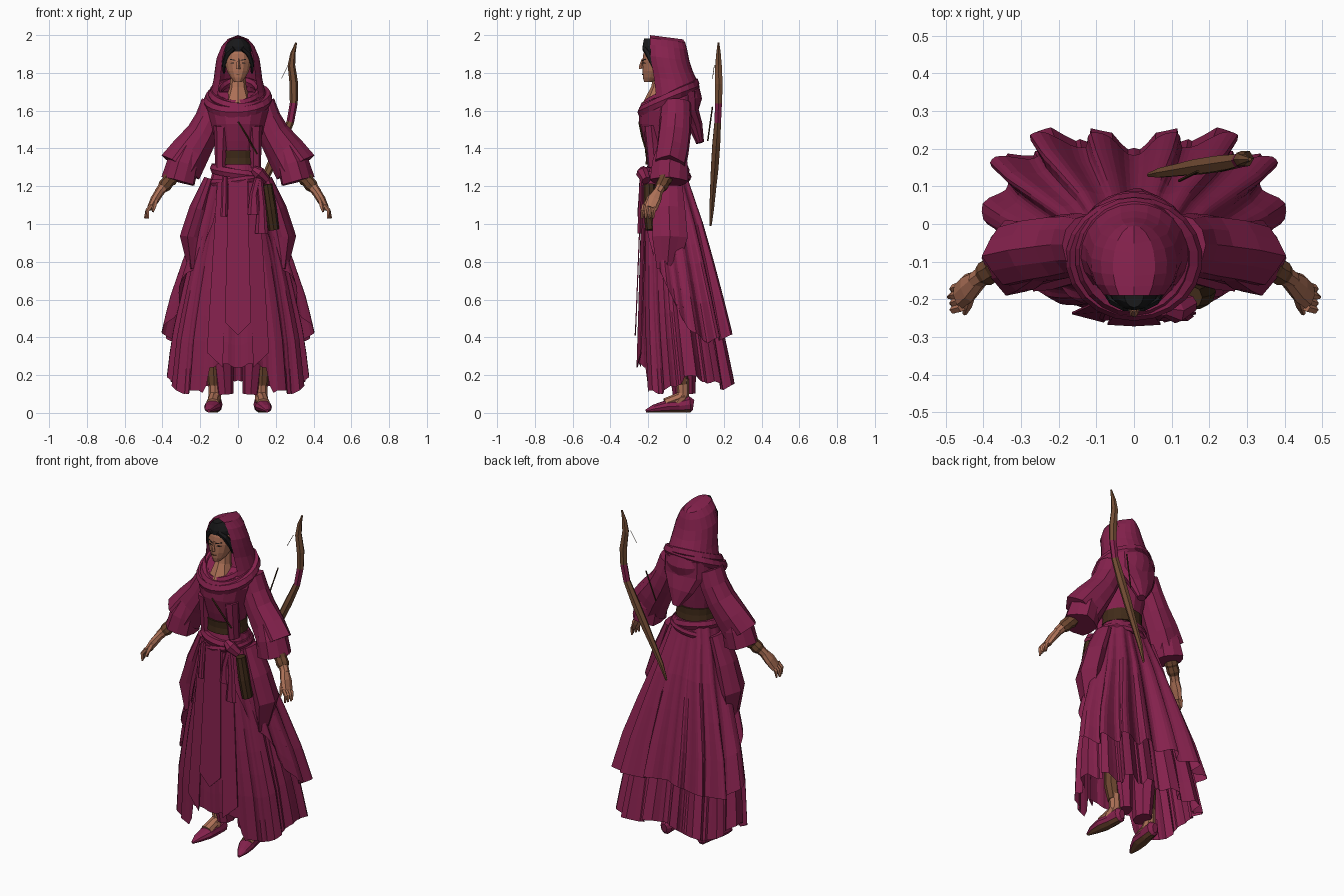
import bpy, bmesh, math
from mathutils import Vector


def material(name, rgb):
    m = bpy.data.materials.new(name)
    m.diffuse_color = (*rgb, 1)
    return m


CLOTH = material("wine_cloth", (0.235, 0.0155, 0.074))
SKIN = material("skin", (0.42, 0.165, 0.095))
BROWN = material("brown_leather", (0.15, 0.06, 0.028))
WOOD = material("bow_wood", (0.175, 0.075, 0.035))
DARK = material("dark_leather", (0.052, 0.024, 0.010))
HAIR = material("black_hair", (0.010, 0.010, 0.011))


def loft(name, rings, mat, closed=True, caps=True, second=None, rule=None):
    """Skin a list of equal-length point rings; rule(face) picks the second colour."""
    bm = bmesh.new()
    rows = [[bm.verts.new(p) for p in r] for r in rings]
    n = len(rows[0])
    for a, b in zip(rows, rows[1:]):
        for i in range(n if closed else n - 1):
            j = (i + 1) % n
            bm.faces.new((a[i], a[j], b[j], b[i]))
    if caps and closed:
        bm.faces.new(rows[0])
        bm.faces.new(rows[-1])
    bmesh.ops.remove_doubles(bm, verts=bm.verts, dist=1e-5)
    bmesh.ops.recalc_face_normals(bm, faces=bm.faces)
    if rule:
        bm.normal_update()
        for f in bm.faces:
            f.material_index = 1 if rule(f) else 0
    me = bpy.data.meshes.new(name)
    bm.to_mesh(me)
    bm.free()
    me.materials.append(mat)
    if second:
        me.materials.append(second)
    ob = bpy.data.objects.new(name, me)
    bpy.context.collection.objects.link(ob)
    return ob


def tube(name, pts, mat, n=8, side=1, ref=(0, 1, 0), caps=True, wave=0, **kw):
    """Sweep an ellipse along points (x, y, z, across, along ref)."""
    P = [Vector(p[:3]) for p in pts]
    rings = []
    for i, p in enumerate(P):
        d = (P[min(i + 1, len(P) - 1)] - P[max(i - 1, 0)]).normalized()
        v = d.cross(Vector(ref)).normalized()
        u = v.cross(d)
        ring = []
        for k in range(n):
            a = math.tau * k / n
            w = 1 + wave * (-1) ** k * i / len(P)
            q = p + (v * math.cos(a) * pts[i][3] + u * math.sin(a) * pts[i][-1]) * w
            ring.append((q.x * side, q.y, q.z))
        rings.append(ring)
    return loft(name, rings, mat, caps=caps, **kw)


def stack(name, levels, mat, n=14, **kw):
    """Horizontal ellipses given as (z, half width, front y, back y)."""
    rings = [[(rx * math.sin(math.tau * k / n),
               (yf + yb) / 2 - (yb - yf) / 2 * math.cos(math.tau * k / n), z)
              for k in range(n)] for z, rx, yf, yb in levels]
    return loft(name, rings, mat, **kw)


def interp(table, x):
    """Piecewise linear lookup in rows sorted by their first value."""
    x = min(max(x, table[0][0]), table[-1][0])
    for a, b in zip(table, table[1:]):
        if x <= b[0]:
            f = (x - a[0]) / (b[0] - a[0])
            return [p + (q - p) * f for p, q in zip(a[1:], b[1:])]


def skirt(name, levels, hem, amp, fine, start=0, n=126, rows=9):
    """Cloth with fourteen deep lobes, with a hem height by angle from the front."""
    top = levels[-1][0]
    rings = []
    for r in range(rows + 1):
        f = r / rows
        ring = []
        for k in range(n + 1 if start else n):
            t = math.radians(start + (360 - 2 * start) * k / n)
            deg = math.degrees(t)
            fold = -math.cos(14 * t) + fine * math.cos(42 * t)
            z = top + (interp(hem, min(deg, 360 - deg))[0] + 0.012 * fold - top) * f
            rx, yf, yb = interp(levels, z)
            c = math.cos(t)
            if c < 0:
                c = -abs(c) ** 0.7 * (1 - 0.2 * abs(c) ** 12)
            s = 1 + amp * (0.15 + 0.85 * f) * (0.25 + 0.375 * (1 - math.cos(t))) * fold
            ring.append((rx * math.sin(t) * s, (yf + yb) / 2 - (yb - yf) / 2 * c * s, z))
        rings.append(ring)
    return loft(name, rings, CLOTH, closed=not start, caps=False)


def wrap(name, rx, yf, yb, z, dip, r, mat=CLOTH, roll=0.0, n=22):
    """Roll of cloth around the body, dipping at the front, leaning sideways by roll."""
    rings = []
    for k in range(n + 1):
        t = math.tau * k / n
        o = Vector((math.sin(t), -math.cos(t), 0))
        c = Vector((rx * o.x, (yf + yb) / 2 + (yb - yf) / 2 * o.y, z + dip * o.y + roll * o.x))
        rings.append([c + o * r * 0.7 * math.cos(a) + Vector((0, 0, r * math.sin(a)))
                      for a in (math.tau * j / 6 for j in range(6))])
    return loft(name, rings, mat, caps=False)


def arc_shell(name, levels, mat, span=135, n=16):
    """Shell open at the front: (z, half width, front edge y, back y)."""
    e = -math.cos(math.radians(span))
    rings = []
    for z, rx, yf, yb in levels:
        ry = (yb - yf) / (1 + e)
        ring = []
        for k in range(n + 1):
            a = math.radians(-span + 2 * span * k / n)
            y = yb - ry + ry * math.cos(a)
            ring.append((rx * math.sin(a), y, z - 0.13 * (y + 0.19)))
        rings.append(ring)
    return loft(name, rings, mat, closed=False, caps=False)


def plate(name, outline, mat, thick=0.006):
    """Thin sheet from an outline of points, thickened toward the back."""
    return loft(name, [outline, [(x, y + thick, z) for x, y, z in outline]], mat)


# Skirts
skirt("under_skirt", [(0.1, 0.365, -0.24, 0.285), (0.4, 0.335, -0.25, 0.225), (0.6, 0.295, -0.25, 0.18),
                      (0.8, 0.25, -0.245, 0.14), (1.0, 0.195, -0.24, 0.085), (1.2, 0.145, -0.23, 0.03),
                      (1.31, 0.12, -0.205, 0.0)],
      [(0, 0.25), (26, 0.25), (30, 0.11), (60, 0.11), (90, 0.19), (130, 0.13), (180, 0.18)], 0.12, 0.3)
skirt("over_skirt", [(0.36, 0.385, -0.21, 0.27), (0.6, 0.34, -0.225, 0.215), (0.8, 0.28, -0.235, 0.165),
                     (1.0, 0.215, -0.24, 0.11), (1.2, 0.155, -0.235, 0.04), (1.3, 0.125, -0.21, 0.005)],
      [(0, 1.0), (36, 1.0), (48, 0.82), (62, 0.72), (78, 0.55), (90, 0.42), (106, 0.38), (180, 0.43)],
      0.155, 0.1, start=36)
plate("front_panel", [(-0.05, -0.238, 1.24), (0.05, -0.238, 1.24), (0.07, -0.268, 0.48),
                      (0, -0.272, 0.41), (-0.07, -0.268, 0.48)], CLOTH)
for s, nm in ((1, "right"), (-1, "left")):
    plate(nm + "_front_flap", [(0.055 * s, -0.232, 1.22), (0.11 * s, -0.215, 1.22),
                               (0.165 * s, -0.24, 0.32), (0.08 * s, -0.262, 0.24)], CLOTH)
    tube(nm + "_side_drape", [(0.15, -0.09, 1.24, 0.03, 0.07), (0.205, -0.09, 1.08, 0.05, 0.085),
                              (0.25, -0.085, 0.93, 0.053, 0.09), (0.24, -0.10, 0.76, 0.02, 0.05)],
         CLOTH, n=10, side=s, wave=0.2)

# Torso, belt and sash
stack("torso", [(1.28, 0.118, -0.205, 0.0), (1.36, 0.108, -0.20, -0.01), (1.44, 0.124, -0.225, 0.005),
                (1.53, 0.145, -0.248, 0.02), (1.6, 0.165, -0.248, 0.03), (1.66, 0.168, -0.20, 0.03),
                (1.70, 0.11, -0.15, 0.01)], CLOTH)
stack("belt", [(1.315, 0.12, -0.214, 0.006), (1.35, 0.114, -0.212, 0.002), (1.39, 0.116, -0.218, 0.004)], DARK, n=18)
for s, nm in ((1, "right"), (-1, "left")):
    # Bodice cloth falling over the belt beside the middle
    tube(nm + "_bodice_fold", [(0.085, -0.185, 1.52, 0.045, 0.04), (0.088, -0.175, 1.42, 0.036, 0.04),
                               (0.09, -0.165, 1.30, 0.032, 0.038)], CLOTH, n=7, side=s)
wrap("sash", 0.13, -0.22, 0.0, 1.275, 0.01, 0.028, roll=-0.02)
wrap("lower_sash", 0.142, -0.23, 0.015, 1.24, 0.01, 0.02, roll=0.02)
tube("sash_knot", [(0.08, -0.225, 1.29, 0.02), (0.11, -0.23, 1.27, 0.035), (0.15, -0.21, 1.23, 0.025)], CLOTH, n=7)
for i, (x, z) in enumerate(((0.085, 1.05), (0.125, 0.95))):
    tube("sash_tail_%d" % i, [(0.11, -0.235, 1.26, 0.018, 0.012), (x, -0.24, (z + 1.26) / 2, 0.022, 0.012),
                              (x, -0.245, z, 0.035, 0.015)], CLOTH, n=6)
tube("left_sash_tail", [(-0.07, -0.232, 1.25, 0.015, 0.01), (-0.075, -0.25, 1.04, 0.018, 0.008)], CLOTH, n=6)
tube("chest_strap", [(0.0, -0.248, 1.54, 0.005), (0.05, -0.232, 1.46, 0.005), (0.10, -0.205, 1.37, 0.005)], DARK, n=5)
tube("hip_pouch", [(0.155, -0.195, 1.21, 0.027, 0.03), (0.175, -0.19, 1.08, 0.03, 0.036),
                   (0.19, -0.18, 0.97, 0.028, 0.034)], DARK, n=8)

# Head
stack("head", [(1.752, 0.02, -0.222, -0.17), (1.775, 0.040, -0.228, -0.13), (1.81, 0.060, -0.23, -0.10),
               (1.86, 0.073, -0.23, -0.08), (1.90, 0.073, -0.226, -0.07), (1.94, 0.062, -0.214, -0.08)], SKIN)
tube("neck", [(0, -0.13, 1.80, 0.038), (0, -0.14, 1.72, 0.045), (0, -0.155, 1.63, 0.075)], SKIN)
tube("nose", [(0, -0.228, 1.875, 0.006), (0, -0.238, 1.84, 0.010), (0, -0.236, 1.822, 0.013)], SKIN, n=5)
plate("mouth", [(-0.016, -0.232, 1.795), (0.016, -0.232, 1.795), (0, -0.233, 1.788)], BROWN)
# Hair swept to both sides of a high hairline
stack("hair", [(1.914, 0.075, -0.228, -0.07), (1.94, 0.071, -0.23, -0.07), (1.962, 0.054, -0.226, -0.09),
               (1.983, 0.026, -0.222, -0.15)], HAIR)
for s, nm in ((1, "right"), (-1, "left")):
    tube(nm + "_temple_hair", [(0.02, -0.222, 1.932, 0.014, 0.012), (0.052, -0.20, 1.905, 0.018, 0.018),
                               (0.074, -0.165, 1.85, 0.012, 0.025), (0.074, -0.15, 1.80, 0.006, 0.015)],
         HAIR, n=6, side=s)
    plate(nm + "_brow", [(0.012 * s, -0.233, 1.868), (0.042 * s, -0.217, 1.874), (0.041 * s, -0.217, 1.869),
                         (0.012 * s, -0.233, 1.864)], HAIR)
    plate(nm + "_eye", [(0.016 * s, -0.232, 1.852), (0.03 * s, -0.226, 1.856), (0.041 * s, -0.217, 1.851),
                        (0.03 * s, -0.226, 1.849)], HAIR)

# Hood and cowl
arc_shell("hood", [(1.60, 0.165, -0.17, 0.055), (1.70, 0.15, -0.16, 0.085), (1.78, 0.130, -0.17, 0.065),
                   (1.84, 0.122, -0.18, 0.035), (1.89, 0.114, -0.188, 0.018), (1.95, 0.088, -0.19, 0.006),
                   (1.985, 0.056, -0.19, -0.004), (2.0, 0.0, -0.19, -0.015)], CLOTH)
tube("hood_drape", [(0, 0.01, 1.70, 0.13, 0.06), (0, 0.02, 1.60, 0.13, 0.05), (0, 0.05, 1.52, 0.085, 0.04),
                    (0.01, 0.075, 1.43, 0.025, 0.022)], CLOTH, n=10)
for i, (rx, yf, yb, z, dip, r) in enumerate(((0.11, -0.21, 0.04, 1.695, 0.06, 0.025),
                                             (0.136, -0.225, 0.05, 1.68, 0.068, 0.03),
                                             (0.16, -0.235, 0.05, 1.66, 0.072, 0.032))):
    wrap("cowl_fold_%d" % i, rx, yf, yb, z, dip if i == 0 else dip * 0.95, r, roll=0.008 * (-1) ** i)

# Arms, hands, legs and shoes
for s, nm in ((1, "right"), (-1, "left")):
    tube(nm + "_sleeve", [(0.12, -0.055, 1.64, 0.075, 0.08), (0.15, -0.055, 1.555, 0.077, 0.085),
                          (0.19, -0.06, 1.475, 0.083, 0.088), (0.25, -0.07, 1.385, 0.1, 0.088),
                          (0.305, -0.085, 1.30, 0.112, 0.085)], CLOTH, n=12, side=s, wave=0.07)
    tube(nm + "_inner_sleeve", [(0.25, -0.08, 1.42, 0.06, 0.07), (0.288, -0.085, 1.32, 0.085, 0.095),
                                (0.313, -0.09, 1.225, 0.09, 0.10)], CLOTH, n=10, side=s, wave=0.09)
    tube(nm + "_forearm", [(0.30, -0.08, 1.31, 0.036), (0.36, -0.11, 1.24, 0.032), (0.42, -0.15, 1.165, 0.025)],
         SKIN, side=s)
    tube(nm + "_wrist_wrap", [(0.345, -0.10, 1.255, 0.035), (0.362, -0.112, 1.235, 0.04),
                              (0.37, -0.118, 1.225, 0.034), (0.388, -0.128, 1.203, 0.036),
                              (0.40, -0.136, 1.19, 0.029)], BROWN, side=s)
    tube(nm + "_hand", [(0.41, -0.145, 1.178, 0.024, 0.024), (0.44, -0.17, 1.13, 0.024, 0.04),
                        (0.464, -0.19, 1.085, 0.018, 0.038)], SKIN, side=s)
    for i in range(4):
        y = -0.165 - 0.019 * i
        tube("%s_finger_%d" % (nm, i), [(0.458, y, 1.10, 0.012), (0.48, y - 0.006, 1.07, 0.011),
                                        (0.492 - 0.008 * abs(i - 1), y - 0.010, 1.03, 0.006)], SKIN, n=5, side=s)
    tube(nm + "_thumb", [(0.432, -0.185, 1.14, 0.013), (0.442, -0.215, 1.10, 0.013),
                         (0.45, -0.238, 1.065, 0.006)], SKIN, n=5, side=s)
    tube(nm + "_trouser", [(0.09, -0.03, 0.45, 0.07, 0.09), (0.068, -0.01, 0.10, 0.045, 0.06)], CLOTH, n=8, side=s)
    tube(nm + "_shin_wrap", [(0.125, -0.03, 0.42, 0.05), (0.13, -0.035, 0.25, 0.042), (0.127, -0.02, 0.15, 0.034)],
         BROWN, side=s)
    tube(nm + "_ankle", [(0.124, -0.017, 0.18, 0.034), (0.122, -0.015, 0.10, 0.033), (0.128, -0.05, 0.05, 0.035)],
         SKIN, side=s)
    tube(nm + "_instep", [(0.124, -0.01, 0.088, 0.03, 0.03), (0.134, -0.11, 0.052, 0.036, 0.026)],
         SKIN, side=s, ref=(0, 0, 1))
    tube(nm + "_shoe", [(0.118, 0.04, 0.042, 0.018, 0.028), (0.118, 0.02, 0.045, 0.036, 0.045),
                        (0.124, -0.04, 0.036, 0.04, 0.036), (0.134, -0.11, 0.033, 0.046, 0.033),
                        (0.148, -0.17, 0.022, 0.03, 0.022), (0.155, -0.212, 0.01, 0.008, 0.008)],
         CLOTH, n=10, side=s, ref=(0, 0, 1), second=BROWN, rule=lambda f: f.normal.z < -0.7)

# Bow on the back
tube("bow", [(0.308, 0.172, 1.96, 0.005), (0.29, 0.172, 1.90, 0.014), (0.283, 0.172, 1.84, 0.02),
             (0.296, 0.174, 1.74, 0.023), (0.295, 0.172, 1.64, 0.021), (0.277, 0.168, 1.54, 0.02),
             (0.225, 0.16, 1.42, 0.024), (0.17, 0.152, 1.30, 0.023), (0.115, 0.143, 1.18, 0.018),
             (0.07, 0.136, 1.08, 0.014), (0.04, 0.13, 0.99, 0.006)], WOOD, n=6,
     second=CLOTH, rule=lambda f: 1.54 < f.calc_center_median().z < 1.63)
tube("arrow_shaft", [(0.17, 0.14, 1.62, 0.004), (0.12, 0.115, 1.44, 0.004)], DARK, n=5)
tube("bow_string", [(0.265, 0.15, 1.84, 0.0015), (0.23, 0.14, 1.77, 0.0015)], DARK, n=4)
